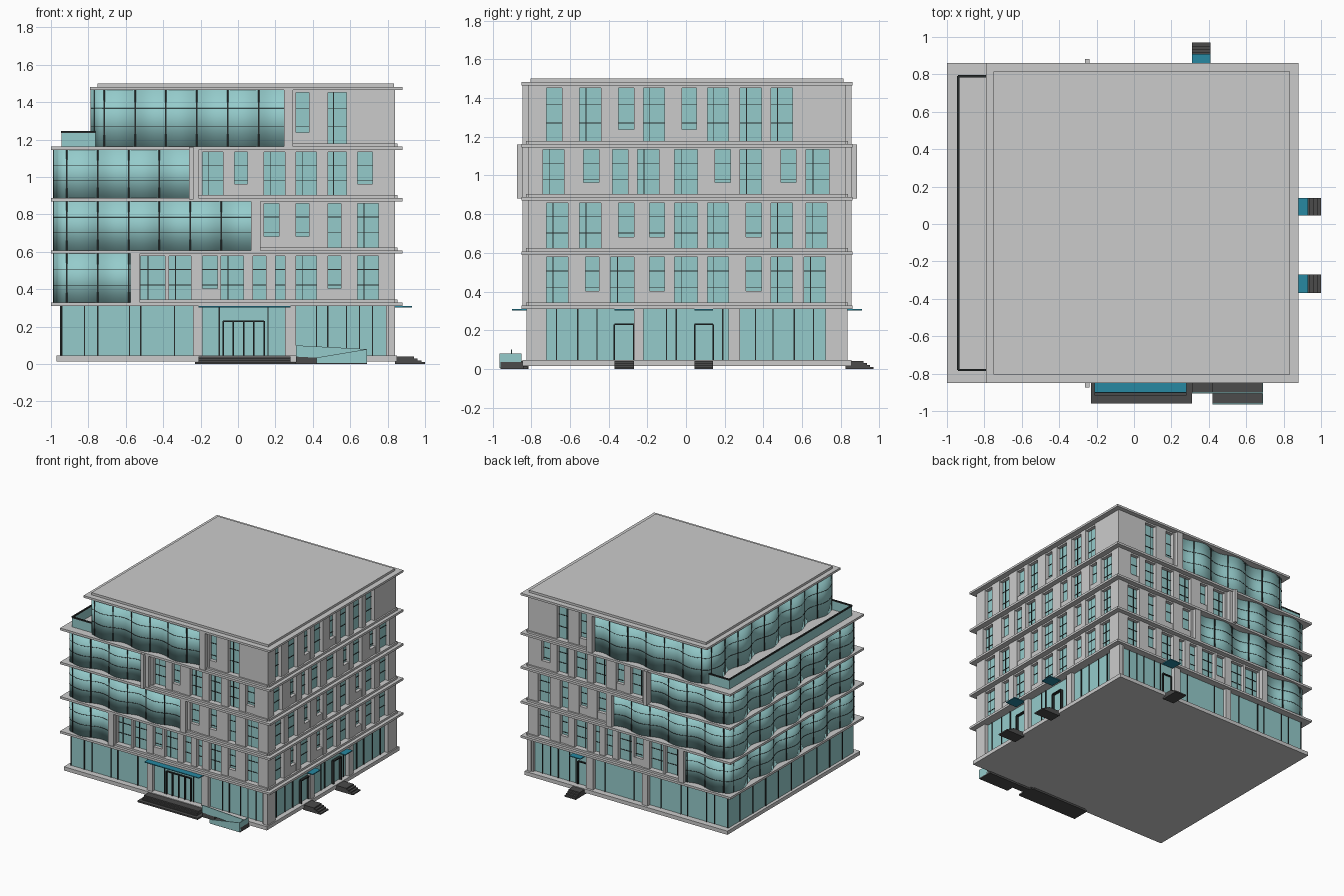
import bpy, bmesh, math
from mathutils import Vector

if "Cube" in bpy.data.objects:
    bpy.data.objects.remove(bpy.data.objects["Cube"])


def material(name, rgb):
    m = bpy.data.materials.new(name)
    m.diffuse_color = (*rgb, 1)
    m.use_nodes = True
    m.node_tree.nodes["Principled BSDF"].inputs["Base Color"].default_value = m.diffuse_color
    return m


GLASS = material("glass", (0.30, 0.60, 0.60))
DARK = material("dark_metal", (0.02, 0.025, 0.025))
TEAL = material("teal_panel", (0.02, 0.25, 0.36))
STONE = material("dark_stone", (0.07, 0.07, 0.07))

parts = {}          # part name -> (bmesh, material)


def prism(name, poly, axis, a0, a1, mat=None):
    """Extrude a 2D polygon along axis 'y' (poly is x,z) or 'z' (poly is x,y)."""
    bm = parts.setdefault(name, (bmesh.new(), mat))[0]
    put = (lambda p, a: (p[0], a, p[1])) if axis == 'y' else (lambda p, a: (p[0], p[1], a))
    lo = [bm.verts.new(put(p, a0)) for p in poly]
    hi = [bm.verts.new(put(p, a1)) for p in poly]
    bm.faces.new(lo)
    bm.faces.new(hi[::-1])
    for i in range(len(poly)):
        j = (i + 1) % len(poly)
        bm.faces.new((lo[i], hi[i], hi[j], lo[j]))


def box(name, x0, x1, y0, y1, z0, z1, mat=None):
    prism(name, [(x0, y0), (x1, y0), (x1, y1), (x0, y1)], 'z', z0, z1, mat)


# wall planes: outer faces of the masonry
YF, YB, XR = -0.815, 0.825, 0.84


def wall_box(side, name, u0, u1, d0, d1, z0, z1, mat=None):
    """Box on a facade: u runs along the wall, d is depth behind the wall face."""
    if side == 'front':
        box(name, u0, u1, YF + d0, YF + d1, z0, z1, mat)
    elif side == 'back':
        box(name, u0, u1, YB - d1, YB - d0, z0, z1, mat)
    else:
        box(name, XR - d1, XR - d0, u0, u1, z0, z1, mat)


def window_wall(side, u0, u1, z0, z1, wins):
    """Piers between tall windows; a window with a third value gets a low panel."""
    edges = [u0] + [v for w in wins for v in w[:2]] + [u1]
    for a, b in zip(edges[::2], edges[1::2]):
        wall_box(side, "wall_piers", a, b, 0, 0.05, z0, z1)
    wall_box(side, "wall_lintels", u0, u1, 0.005, 0.05, z1 - 0.012, z1)
    wall_box(side, "wall_sills", u0, u1, -0.012, 0.05, z0, z0 + 0.016)
    wall_box(side, "window_glass", u0 + 0.02, u1 - 0.02, 0.032, 0.04, z0, z1, GLASS)
    for w in wins:
        a, b = w[:2]
        if len(w) > 2:
            wall_box(side, "window_panels", a, b, 0.005, 0.04, z0, z0 + 0.075)
        elif b - a > 0.09:
            m = a + 0.3 * (b - a)
            wall_box(side, "window_bars", m - 0.002, m + 0.002, 0.028, 0.034, z0, z1, DARK)
        for t in (0.36, 0.68):
            z = z0 + t * (z1 - z0)
            wall_box(side, "window_bars", a, b, 0.028, 0.034, z - 0.002, z + 0.002, DARK)


def wavy_path(xl, xf, amp=0.02, r=0.05, step=0.165):
    """Plan line of the curtain wall: front, left and back with rounded corners."""
    yf, yb = -0.81, 0.82
    front, mull = [], []
    n = 10
    count = int((xf - xl - r) / step * n)
    for i in range(count, -1, -1):
        s = i * step / n
        front.append(Vector((xl + r + s, yf - amp * math.sin(math.pi * s / step))))
        if i % n == 0:
            mull.append(front[-1])
    arc = [Vector((xl + r - r * math.sin(t), yf + r - r * math.cos(t)))
           for t in [math.pi / 2 * k / 6 for k in range(1, 6)]]
    left, length = [], yb - yf - 2 * r
    for i in range(91):
        s = length * i / 90
        left.append(Vector((xl - amp * math.sin(math.pi * 9 * i / 90), yf + r + s)))
        if i % 10 == 0:
            mull.append(left[-1])
    flip = lambda p: Vector((p.x, yf + yb - p.y))
    pts = front + arc + left + [flip(p) for p in reversed(front + arc)]
    return pts, mull + [flip(p) for p in mull if p.x > xl + r - 0.001]


def ribbon(name, pts, z0, z1, thick, mat):
    """Upright strip along a plan line, thickened and smooth shaded."""
    bm = bmesh.new()
    cols = [(bm.verts.new((p.x, p.y, z0)), bm.verts.new((p.x, p.y, z1))) for p in pts]
    for a, b in zip(cols, cols[1:]):
        bm.faces.new((a[0], b[0], b[1], a[1]))
    ob = finish(name, bm, mat, False)
    mod = ob.modifiers.new("thickness", 'SOLIDIFY')
    mod.thickness, mod.offset = thick, 0
    bpy.ops.object.select_all(action='DESELECT')
    ob.select_set(True)
    bpy.context.view_layer.objects.active = ob
    bpy.ops.object.shade_smooth_by_angle(angle=math.radians(40))


def finish(name, bm, mat, solid=True):
    if solid:
        bmesh.ops.recalc_face_normals(bm, faces=bm.faces)
    me = bpy.data.meshes.new(name)
    bm.to_mesh(me)
    bm.free()
    if mat:
        me.materials.append(mat)
    ob = bpy.data.objects.new(name, me)
    bpy.context.collection.objects.link(ob)
    return ob


# floor slabs, plinth and roof
box("plinth", -0.97, 0.85, -0.845, 0.855, 0.015, 0.045)
for z in (0.31, 0.59, 0.87, 1.145):
    box("floor_slabs", -1, 0.88, -0.85, 0.86, z, z + 0.018)
box("roof_slab", -0.79, 0.88, -0.85, 0.86, 1.465, 1.482)
box("roof_cap", -0.75, 0.835, -0.805, 0.815, 1.482, 1.5)

# upper storeys: z range, left glass line, end of curtain wall, front and side windows
P = 1
storeys = [
    (0.328, 0.59, -0.965, -0.55,
     [(-.52, -.39), (-.37, -.25), (-.19, -.11, P), (-.09, .03), (.08, .15), (.20, .25),
      (.31, .42), (.48, .55, P), (.64, .75)],
     [(-.72, -.61), (-.52, -.45, P), (-.39, -.27), (-.19, -.11, P), (-.06, .06), (.11, .22),
      (.31, .39, P), (.44, .55), (.61, .72)]),
    (0.608, 0.87, -0.965, 0.095,
     [(.14, .22, P), (.31, .38, P), (.48, .55), (.64, .75)],
     [(-.72, -.61), (-.55, -.44), (-.35, -.27, P), (-.19, -.11, P), (-.06, .06), (.11, .22),
      (.31, .39, P), (.44, .55), (.62, .73)]),
    (0.888, 1.145, -0.965, -0.235,
     [(-.19, -.08), (-.02, .05, P), (.14, .25), (.31, .42), (.48, .58), (.64, .72, P)],
     [(-.74, -.63), (-.53, -.45, P), (-.38, -.30), (-.25, -.14), (-.06, .06), (.15, .23, P),
      (.28, .39), (.49, .57, P), (.62, .74)]),
    (1.163, 1.465, -0.765, 0.27,
     [(.31, .38, P), (.48, .58)],
     [(-.72, -.64), (-.55, -.44), (-.35, -.27, P), (-.22, -.11), (-.02, .055, P), (.11, .22),
      (.28, .39), (.44, .55)]),
]
for k, (z0, z1, xl, xf, front, right) in enumerate(storeys):
    for side in ('front', 'back'):
        window_wall(side, xf, XR, z0, z1, front)
        wall_box(side, "frame_columns", xf - 0.025, xf + 0.025, -0.03, 0.06, z0, z1)
    window_wall('right', YF, YB, z0, z1, right)
    pts, mull = wavy_path(xl, xf)
    ribbon(f"curtain_glass_{k + 2}", pts, z0, z1, 0.006, GLASS)
    for t in (0.36, 0.68):
        z = z0 + t * (z1 - z0)
        ribbon(f"curtain_rail_{k + 2}", pts, z - 0.0015, z + 0.0015, 0.009, DARK)
    for p in mull:
        box("curtain_mullions", p.x - .004, p.x + .004, p.y - .006, p.y + .006, z0, z1, DARK)
# projecting fins on the fourth storey
for side in ('front', 'back'):
    wall_box(side, "storey_fins", -0.262, -0.238, -0.058, 0.02, 0.88, 1.16)

# ground floor glazing and piers
Z0, Z1 = 0.045, 0.31
for side in ('front', 'back'):
    wall_box(side, "ground_glass", -0.94, 0.82, 0.02, 0.028, Z0, Z1, GLASS)
    for a, b in ((-0.24, -0.19), (0.25, 0.31), (0.805, 0.84)):
        wall_box(side, "ground_piers", a, b, -0.01, 0.05, Z0, Z1)
    for u in (-.94, -.82, -.75, -.58, -.52, -.34, -.1, .16, .42, .48, .58, .65, .72):
        wall_box(side, "ground_mullions", u - .003, u + .003, 0.014, 0.03, Z0, Z1, DARK)
box("ground_glass", -0.945, -0.937, YF + 0.02, YB - 0.02, Z0, Z1)
for i in range(1, 10):
    y = YF + (YB - YF) * i / 10
    box("ground_mullions", -.951, -.935, y - .003, y + .003, Z0, Z1)
wall_box('right', "ground_glass", YF + .03, YB - .03, 0.03, 0.038, Z0, Z1)
for a, b in ((YF, -.72), (-.27, -.22), (.22, .28), (.72, YB)):
    wall_box('right', "ground_piers", a, b, 0, 0.05, Z0, Z1)
for u in (-.67, -.56, -.46, -.1, -.05, .19, .36, .45, .56, .66):
    wall_box('right', "ground_mullions", u - .003, u + .003, 0.024, 0.04, Z0, Z1)


def door(side, a, b, leaves, top=0.23):
    for i in range(leaves + 1):
        u = a + (b - a) * i / leaves
        wall_box(side, "door_frames", u - .004, u + .004, 0.008, 0.03, Z0, top, DARK)
    wall_box(side, "door_frames", a, b, 0.008, 0.03, top - .004, top + .004)


def entrance(side, a, b, canopy, reach, grow=0.0):
    """Flat canopy with a flight of four steps below."""
    wall_box(side, "canopies", a + grow, b - grow, -canopy, 0.01, 0.303, 0.31, TEAL)
    for i in range(4):
        d = canopy - 0.01 + (reach - canopy + 0.01) * (i + 1) / 4
        wall_box(side, "entrance_steps", a, b, -d, 0, 0.03 - 0.01 * i, 0.04 - 0.01 * i, STONE)


# entrances on three sides
door('front', -0.08, 0.14, 4)
entrance('front', -0.21, 0.28, 0.085, 0.13)
box("entrance_steps", -0.23, 0.31, -0.96, -0.82, 0, 0.012)
door('back', 0.32, 0.40, 1)
entrance('back', 0.31, 0.41, 0.085, 0.145)
for a, b in ((-0.37, -0.27), (0.045, 0.14)):
    door('right', a, b, 1)
    entrance('right', a, b, 0.09, 0.16)

# access ramp with glazed sides
prism("ramp_deck", [(0.42, 0.0), (0.69, 0.0), (0.69, 0.035), (0.42, 0.012)], 'y', -0.96, -0.84, STONE)
box("ramp_landing", 0.31, 0.42, -0.90, -0.84, 0.0, 0.04, STONE)
prism("ramp_sides", [(0.42, 0.005), (0.69, 0.005), (0.69, 0.08), (0.42, 0.035)], 'y', -0.965, -0.958, GLASS)
prism("ramp_sides", [(0.31, 0.04), (0.69, 0.02), (0.69, 0.08), (0.31, 0.1)], 'y', -0.905, -0.899)
box("ramp_sides", 0.684, 0.69, -0.96, -0.85, 0.01, 0.08)

# terrace balustrade on the left
for n, z0, z1, e, m in (("terrace_glass", 1.163, 1.235, 0.003, GLASS), ("terrace_rail", 1.235, 1.245, 0.006, DARK)):
    box(n, -.94 - e, -.94 + e, -.78, .79, z0, z1, m)
    for y in (-.78, .79):
        box(n, -.94, -.76, y - e, y + e, z0, z1, m)

for name, (bm, mat) in parts.items():
    finish(name, bm, mat)
